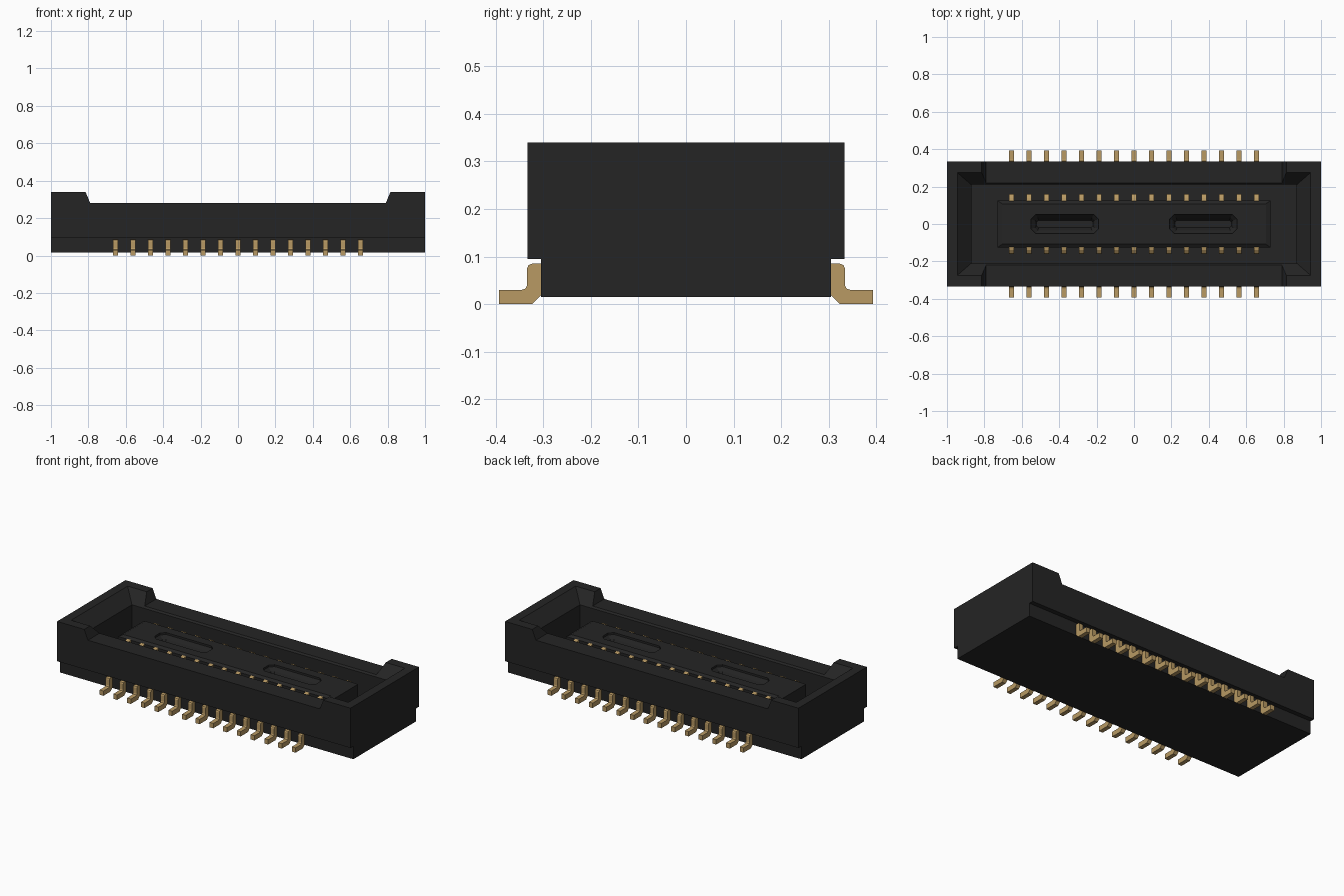
import bpy, bmesh
from mathutils import Vector

if "Cube" in bpy.data.objects:
    bpy.data.objects.remove(bpy.data.objects["Cube"], do_unlink=True)


def material(name, rgb, rough):
    m = bpy.data.materials.new(name)
    m.use_nodes = True
    m.diffuse_color = (*rgb, 1)
    node = m.node_tree.nodes["Principled BSDF"]
    node.inputs["Base Color"].default_value = (*rgb, 1)
    node.inputs["Roughness"].default_value = rough
    return m


BLACK = material("black plastic", (0.018, 0.018, 0.018), 0.6)
GOLD = material("gold plating", (0.48, 0.32, 0.125), 0.5)


def loft(bm, rings):
    """Closed solid through a series of matching point loops."""
    loops = [[bm.verts.new(p) for p in ring] for ring in rings]
    n = len(loops[0])
    for a, b in zip(loops, loops[1:]):
        for i in range(n):
            j = (i + 1) % n
            bm.faces.new((a[i], a[j], b[j], b[i]))
    bm.faces.new(loops[0][::-1])
    bm.faces.new(loops[-1])


def finish(name, bm, mat):
    bmesh.ops.recalc_face_normals(bm, faces=bm.faces)
    mesh = bpy.data.meshes.new(name)
    bm.to_mesh(mesh)
    bm.free()
    mesh.materials.append(mat)
    obj = bpy.data.objects.new(name, mesh)
    bpy.context.collection.objects.link(obj)
    return obj


def solid(name, rings, mat=BLACK):
    bm = bmesh.new()
    loft(bm, rings)
    return finish(name, bm, mat)


def rect(hx, hy, z):
    return [(-hx, -hy, z), (hx, -hy, z), (hx, hy, z), (-hx, hy, z)]


def slot(cx, hx, hy, c, z):
    """Long octagon outline."""
    pts = [(hx, hy - c), (hx - c, hy), (c - hx, hy), (-hx, hy - c),
           (-hx, c - hy), (c - hx, -hy), (hx - c, -hy), (hx, c - hy)]
    return [(cx + x, y, z) for x, y in pts]


def cut(target, cutter):
    cutter.hide_render = True
    mod = target.modifiers.new("cut", "BOOLEAN")
    mod.operation = "DIFFERENCE"
    mod.solver = "EXACT"
    mod.object = cutter
    bpy.context.view_layer.objects.active = target
    bpy.ops.object.modifier_apply(modifier=mod.name)
    bpy.data.objects.remove(cutter, do_unlink=True)


# Housing with a narrower foot
TOP, FLOOR = 0.34, 0.10
housing = solid("housing", [rect(1, 0.305, 0.015), rect(1, 0.305, 0.095),
                            rect(1, 0.333, 0.095), rect(1, 0.333, TOP)])

# Cavity with a sloping lead-in
cut(housing, solid("cavity_cutter", [
    rect(0.87, 0.21, FLOOR), rect(0.87, 0.21, 0.27),
    rect(0.945, 0.275, TOP), rect(0.945, 0.275, 0.4)]))

# Lowered long walls between the end posts
notch = [(-0.79, 0.28), (0.79, 0.28), (0.815, TOP), (0.815, 0.42),
         (-0.815, 0.42), (-0.815, TOP)]
cut(housing, solid("notch_cutter", [[(x, y, z) for x, z in notch]
                                    for y in (-0.5, 0.5)]))

# Central tongue with a chamfered top and two stepped pockets
tongue = solid("tongue", [rect(0.73, 0.125, FLOOR - 0.01),
                          rect(0.73, 0.125, 0.24), rect(0.705, 0.108, 0.252)])
for cx in (-0.37, 0.37):
    cut(tongue, solid("pocket_cutter", [
        slot(cx, 0.15, 0.02, 0.01, 0.19), slot(cx, 0.16, 0.035, 0.015, 0.22),
        slot(cx, 0.18, 0.05, 0.025, 0.24), slot(cx, 0.18, 0.05, 0.025, 0.3)]))


# Rows of stamped metal parts, given by a (y, z) profile
COUNT, PITCH, HALF_WIDTH = 15, 0.0936, 0.013


def row(name, profile, side):
    bm = bmesh.new()
    for i in range(COUNT):
        x = (i - (COUNT - 1) / 2) * PITCH
        loft(bm, [[(x + dx, side * y, z) for y, z in profile]
                  for dx in (-HALF_WIDTH, HALF_WIDTH)])
    return finish(name, bm, GOLD)


lead = [(0.393, 0), (0.393, 0.03), (0.345, 0.03), (0.337, 0.033),
        (0.334, 0.04), (0.334, 0.075), (0.331, 0.082), (0.324, 0.085),
        (0.295, 0.085), (0.295, 0.018), (0.305, 0.018), (0.323, 0)]
contact = [(0.115, FLOOR), (0.16, FLOOR), (0.16, 0.215), (0.154, 0.229),
           (0.14, 0.239), (0.125, 0.242), (0.115, 0.239)]
for word, side in (("front", -1), ("back", 1)):
    row(word + "_leads", lead, side)
    row(word + "_contacts", contact, side)
